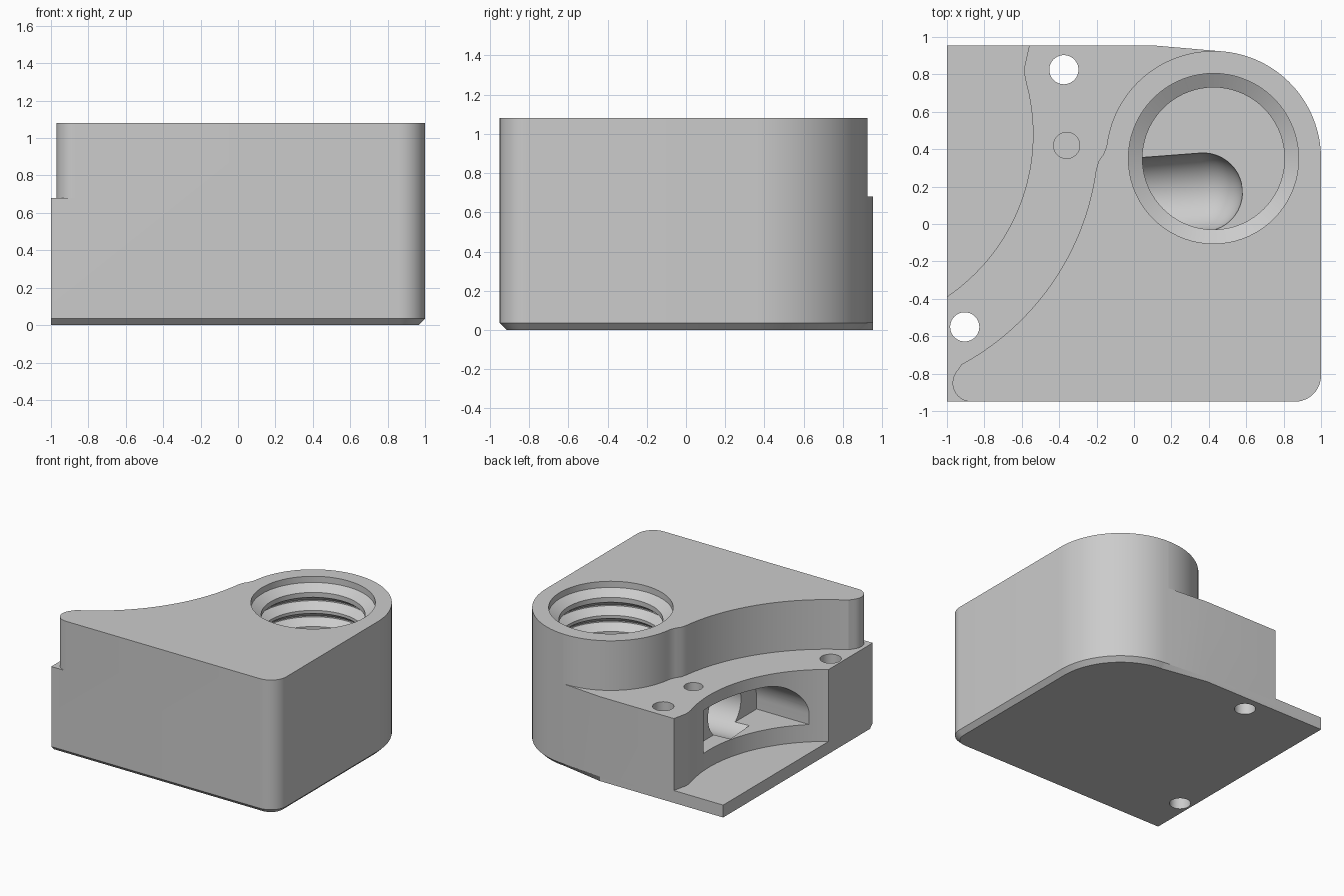
import bpy, bmesh
from math import sin, cos, pi, radians
from mathutils import Vector

cube = bpy.data.objects.get("Cube")
if cube:
    bpy.data.objects.remove(cube, do_unlink=True)

grey = bpy.data.materials.new("plain grey")
grey.use_nodes = True
grey.diffuse_color = (0.6, 0.6, 0.6, 1)
grey.node_tree.nodes["Principled BSDF"].inputs["Base Color"].default_value = grey.diffuse_color

BORE = (0.425, 0.35)      # centre of threaded bore
SWEEP = (-1.59, 0.48)     # common centre of the two concave walls


def arc(centre, r, start, end, n=24):
    """Points on an arc, angles in degrees."""
    angles = [radians(start + (end - start) * i / n) for i in range(n + 1)]
    return [(centre[0] + r * cos(a), centre[1] + r * sin(a)) for a in angles]


def loft(name, rings):
    """Closed solid through matching rings of 3D points."""
    bm = bmesh.new()
    loops = [[bm.verts.new(p) for p in ring] for ring in rings]
    n = len(loops[0])
    for low, high in zip(loops, loops[1:]):
        for i in range(n):
            j = (i + 1) % n
            bm.faces.new((low[i], low[j], high[j], high[i]))
    bm.faces.new(loops[0])
    bm.faces.new(loops[-1])
    bmesh.ops.recalc_face_normals(bm, faces=bm.faces)
    mesh = bpy.data.meshes.new(name)
    bm.to_mesh(mesh)
    bm.free()
    mesh.materials.append(grey)
    obj = bpy.data.objects.new(name, mesh)
    bpy.context.collection.objects.link(obj)
    return obj


def prism(name, outline, z0, z1):
    return loft(name, [[(x, y, z) for x, y in outline] for z in (z0, z1)])


def turned(name, centre, profile, n=72):
    """Solid of revolution about a vertical axis; profile is (radius, z)."""
    return loft(name, [[(x, y, z) for x, y in arc(centre, r, 0, 360 - 360 / n, n - 1)]
                       for r, z in profile])


def cut(target, cutter):
    mod = target.modifiers.new("cut", "BOOLEAN")
    mod.operation = "DIFFERENCE"
    mod.solver = "EXACT"
    mod.object = cutter
    bpy.context.view_layer.objects.active = target
    bpy.ops.object.modifier_apply(modifier=mod.name)
    bpy.data.objects.remove(cutter, do_unlink=True)


# Main block with a chamfer along the front, right and rounded back corner
def footprint(d):
    return ([(-1, -0.95 + d)] + arc((0.86, -0.81), 0.14 - d, -90, 0, 12)
            + arc(BORE, 0.575 - d, 0, 86, 32) + [(0.1, 0.955), (-1, 0.955)])


body = loft("housing_block", [[(x, y, z) for x, y in footprint(d)]
                              for d, z in ((0.035, 0), (0, 0.035), (0, 1.08))])

# Lower pocket above the base plate
pocket = (arc(SWEEP, 1.05, -70, 12, 40)
          + [(-0.578, 0.76), (-0.586, 0.8), (-0.586, 0.84), (-0.56, 0.955), (-0.52, 1.2), (-1.4, 1.2)])
cut(body, prism("pocket_cutter", pocket, 0.1, 1.3))

# Raised upper level: concave wall flowing into the boss around the bore
shelf = (arc((-0.87, -0.85), 0.1, 270, 140, 14) + arc(SWEEP, 1.4, -61.5, -8, 40)
         + [(-0.19, 0.335), (-0.165, 0.37), (-0.148, 0.41)]
         + arc(BORE, 0.575, 171, 88, 32) + [(0.445, 1.2), (-1.3, 1.2), (-1.3, -1.2), (-0.87, -1.2)])
cut(body, prism("shelf_cutter", shelf, 0.68, 1.3))

# Screw holes and shallow sensor hole
for x, y, r, bottom in ((-0.375, 0.825, 0.078, -0.1),
                        (-0.905, -0.55, 0.078, -0.1), (-0.36, 0.42, 0.07, 0.61)):
    cut(body, turned("hole_cutter", (x, y), [(r, bottom), (r, 0.9)], 40))

# Threaded bore
MINOR, MAJOR, PITCH, FLOOR = 0.38, 0.455, 0.13, 0.4
profile = [(MINOR, FLOOR)]
z = 0.45
for turn in range(4):
    profile += [(MINOR, z), (MAJOR - 0.01, z + 0.048),
                (MAJOR - 0.01, z + 0.058), (MINOR, z + 0.106)]
    z += PITCH
profile += [(MINOR, 0.985), (MAJOR, 1.03), (MAJOR, 1.2)]
cut(body, turned("bore_cutter", BORE, profile))

# Window slot in the concave wall, rounded along one upper edge
section = [(0.55, 0.24), (0.55, 0.585)] + arc((-0.04, 0.325), 0.26, 90, 180, 16) + [(-0.3, 0.24)]
cut(body, loft("window_cutter", [[(x, y, z) for y, z in section] for x in (-1.3, -0.42)]))

# Round-ended passage from the window to the bottom of the bore
start, end, radius = Vector((-0.55, 0.1, 0.4)), Vector((0.37, 0.17, 0.4)), 0.21
axis = (end - start).normalized()
side = axis.cross(Vector((0, 0, 1)))
stations = [(start, radius)] + [(end + axis * radius * sin(a), radius * cos(a))
                                for a in (i * pi / 22 for i in range(11))]
rings = [[p + side * u + Vector((0, 0, v)) for u, v in arc((0, 0), r, 0, 352.5, 47)]
         for p, r in stations]
cut(body, loft("passage_cutter", rings))

# Smooth curved walls, crisp edges
bpy.ops.object.select_all(action="DESELECT")
body.select_set(True)
bpy.context.view_layer.objects.active = body
bpy.ops.object.shade_smooth_by_angle(angle=radians(25))
